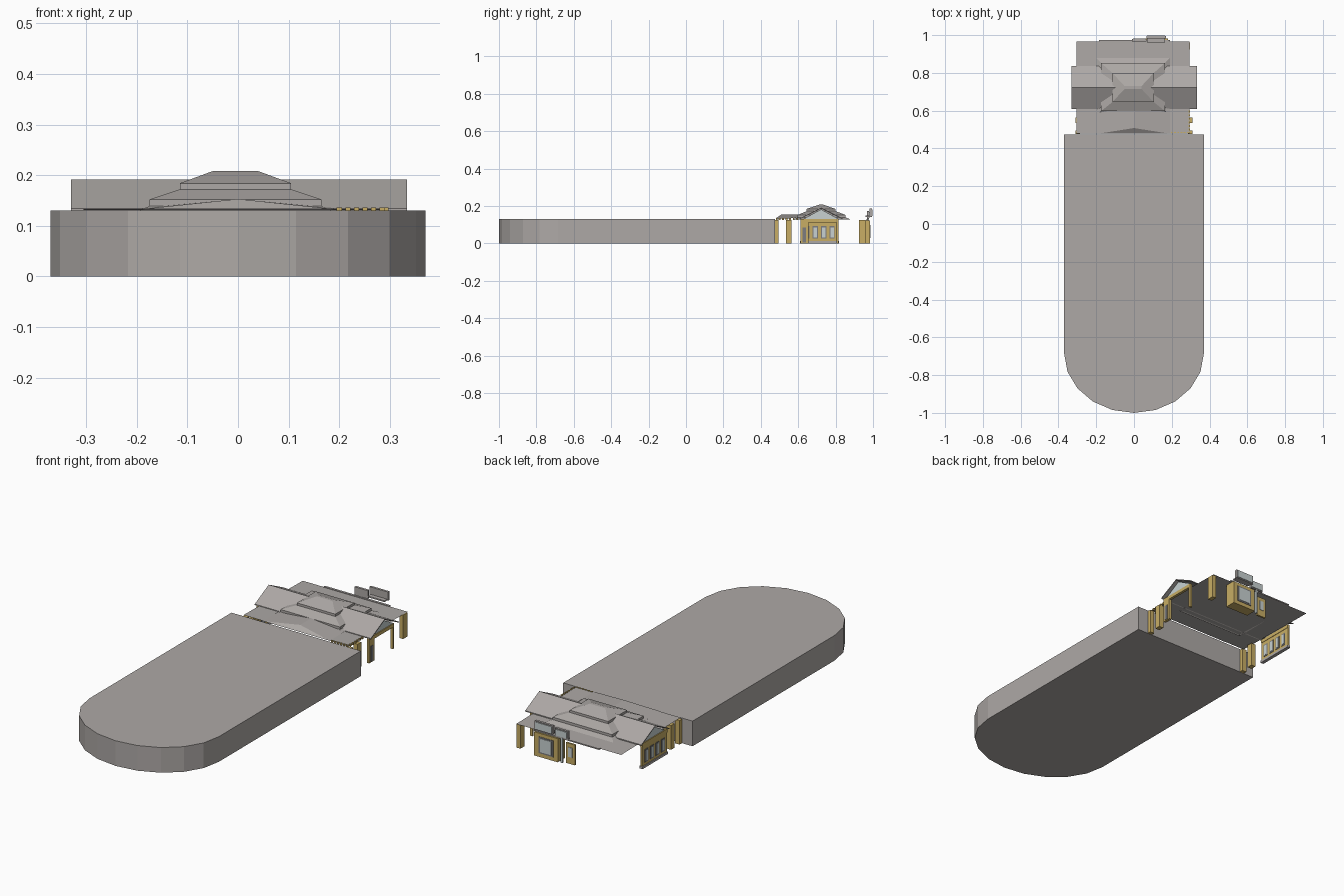
import bpy, bmesh, math


def material(name, rgb):
    m = bpy.data.materials.new(name)
    m.diffuse_color = (*rgb, 1)
    return m


GREY = material("stone grey", (0.42, 0.395, 0.38))
TAN = material("tan brick", (0.58, 0.42, 0.13))
GLASS = material("pale glass", (0.58, 0.64, 0.64))
DARK = material("window grey", (0.20, 0.20, 0.21))


def mesh(name, verts, faces, mat, recalc=True):
    me = bpy.data.meshes.new(name)
    me.from_pydata(verts, [], faces)
    if recalc:
        bm = bmesh.new()
        bm.from_mesh(me)
        bmesh.ops.recalc_face_normals(bm, faces=bm.faces)
        bm.to_mesh(me)
        bm.free()
    me.materials.append(mat)
    ob = bpy.data.objects.new(name, me)
    bpy.context.collection.objects.link(ob)
    return ob


def prism(name, pts, axis, a, b, mat):
    """Extrude a 2D outline along z ('z') or x ('x', outline in y-z)."""
    n = len(pts)
    place = (lambda p, t: (p[0], p[1], t)) if axis == 'z' else (lambda p, t: (t, p[0], p[1]))
    verts = [place(p, a) for p in pts] + [place(p, b) for p in pts]
    faces = [tuple(range(n)), tuple(range(n, 2 * n))]
    faces += [(i, (i + 1) % n, n + (i + 1) % n, n + i) for i in range(n)]
    return mesh(name, verts, faces, mat)


def box(name, x0, x1, y0, y1, z0, z1, mat):
    return prism(name, [(x0, y0), (x1, y0), (x1, y1), (x0, y1)], 'z', z0, z1, mat)


def stacked_roof(name, levels, mat):
    """Open-bottomed stack of rectangles (x0, x1, y0, y1, z)."""
    verts, faces = [], []
    for x0, x1, y0, y1, z in levels:
        verts += [(x0, y0, z), (x1, y0, z), (x1, y1, z), (x0, y1, z)]
    for k in range(0, len(verts) - 4, 4):
        faces += [(k + i, k + (i + 1) % 4, k + 4 + (i + 1) % 4, k + 4 + i) for i in range(4)]
    k = len(verts) - 4
    faces.append((k, k + 1, k + 2, k + 3))
    return mesh(name, verts, faces, mat, False)


# Long platform hall with a rounded front end
W, R = 0.37, 0.315
outline = [(W, 0.475), (-W, 0.475)]
outline += [(-W * math.cos(math.pi * i / 10), -0.685 - R * math.sin(math.pi * i / 10)) for i in range(11)]
prism("long_hall", outline, 'z', 0, 0.13, GREY)

# Thin flat roof under the hipped centre
mesh("flat_roof", [(-0.305, 0.48, 0.133), (0.295, 0.48, 0.133), (0.295, 0.965, 0.125), (-0.305, 0.965, 0.125)],
     [(0, 1, 2, 3)], GREY, False)
box("back_fascia", -0.185, 0.19, 0.962, 0.974, 0.122, 0.128, GREY)

# Cross gable roof, running left to right
prism("gable_roof", [(0.608, 0.134), (0.722, 0.191), (0.836, 0.134), (0.836, 0.129), (0.722, 0.186), (0.608, 0.129)],
      'x', -0.33, 0.334, GREY)

# Tiered hip roof in the middle
stacked_roof("hip_roof", [
    (-0.20, 0.19, 0.575, 0.88, 0.128), (-0.175, 0.165, 0.597, 0.853, 0.139),
    (-0.175, 0.165, 0.597, 0.853, 0.152), (-0.115, 0.105, 0.645, 0.80, 0.172),
    (-0.115, 0.105, 0.645, 0.80, 0.184), (-0.05, 0.04, 0.715, 0.73, 0.208)], GREY)

# Shallow front canopy with a sloping front
mesh("front_canopy",
     [(-0.19, 0.478, 0.133), (0.19, 0.478, 0.133), (0, 0.508, 0.153),
      (0, 0.64, 0.153), (-0.19, 0.61, 0.135), (0.19, 0.61, 0.135)],
     [(0, 1, 2), (0, 2, 3, 4), (1, 5, 3, 2)], GREY, False)

# Gable ends: glass triangle and beam on both sides
for side, name in ((-1, "left"), (1, "right")):
    a, b = sorted((side * 0.318, side * 0.312))
    prism(name + "_gable_glass", [(0.628, 0.130), (0.722, 0.182), (0.816, 0.130)], 'x', a, b, GLASS)
    box(name + "_gable_beam", *sorted((side * 0.322, side * 0.308)), 0.612, 0.815, 0.112, 0.13, TAN)
    # Front corner posts
    for y0, y1 in ((0.476, 0.495), (0.535, 0.565)):
        box(name + "_front_post", *sorted((side * 0.285, side * 0.31)), y0, y1, 0, 0.125, TAN)

# Left wall with windows and a plinth
box("left_wall", -0.32, -0.31, 0.612, 0.815, 0.012, 0.113, TAN)
box("left_plinth", -0.324, -0.306, 0.610, 0.817, 0, 0.012, GREY)
for i in range(4):
    y = 0.632 + i * 0.045
    box("left_window", -0.322, -0.308, y, y + 0.028, 0.025, 0.092, DARK)
    box("left_window_pane", -0.3235, -0.3065, y + 0.005, y + 0.023, 0.032, 0.086, GLASS)

# Open right side with its two posts
box("right_wide_post", 0.308, 0.322, 0.612, 0.655, 0, 0.113, TAN)
box("right_post_door", 0.306, 0.324, 0.622, 0.642, 0.005, 0.085, DARK)
box("right_thin_post", 0.308, 0.322, 0.805, 0.815, 0, 0.113, TAN)

# Brick dashes around the front right roof edge
for i in range(6):
    x = 0.195 + i * 0.017
    box("roof_dash", x, x + 0.01, 0.482, 0.488, 0.126, 0.136, TAN)
    y = 0.495 + i * 0.019
    box("roof_dash", 0.289, 0.297, y, y + 0.01, 0.126, 0.136, TAN)

# Back entrance booth, side panel and corner post
box("entrance_booth", 0.045, 0.18, 0.925, 0.983, 0, 0.122, TAN)
box("booth_window_frame", 0.07, 0.155, 0.981, 0.985, 0.02, 0.105, DARK)
box("booth_window", 0.08, 0.145, 0.983, 0.987, 0.028, 0.098, GLASS)
box("entrance_panel", -0.04, 0.012, 0.955, 0.965, 0, 0.105, TAN)
box("panel_window", -0.026, -0.002, 0.963, 0.967, 0.035, 0.085, GLASS)
box("entrance_pole", 0.022, 0.032, 0.968, 0.978, 0, 0.135, GLASS)
box("back_corner_post", 0.275, 0.297, 0.925, 0.96, 0, 0.124, TAN)

# Blank roof boards above the entrance
for name, x0, x1, y, z0, z1 in (("tall_board", 0.065, 0.17, 0.99, 0.142, 0.187),
                                ("low_board", -0.01, 0.065, 0.975, 0.13, 0.172)):
    box(name, x0, x1, y - 0.008, y + 0.004, z0, z1, GREY)
    box(name + "_back", x0 + 0.005, x1 - 0.005, y + 0.003, y + 0.007, z0 + 0.005, z1 - 0.005, GLASS)
box("board_bracket", 0.07, 0.165, 0.96, 0.99, 0.142, 0.149, GREY)
